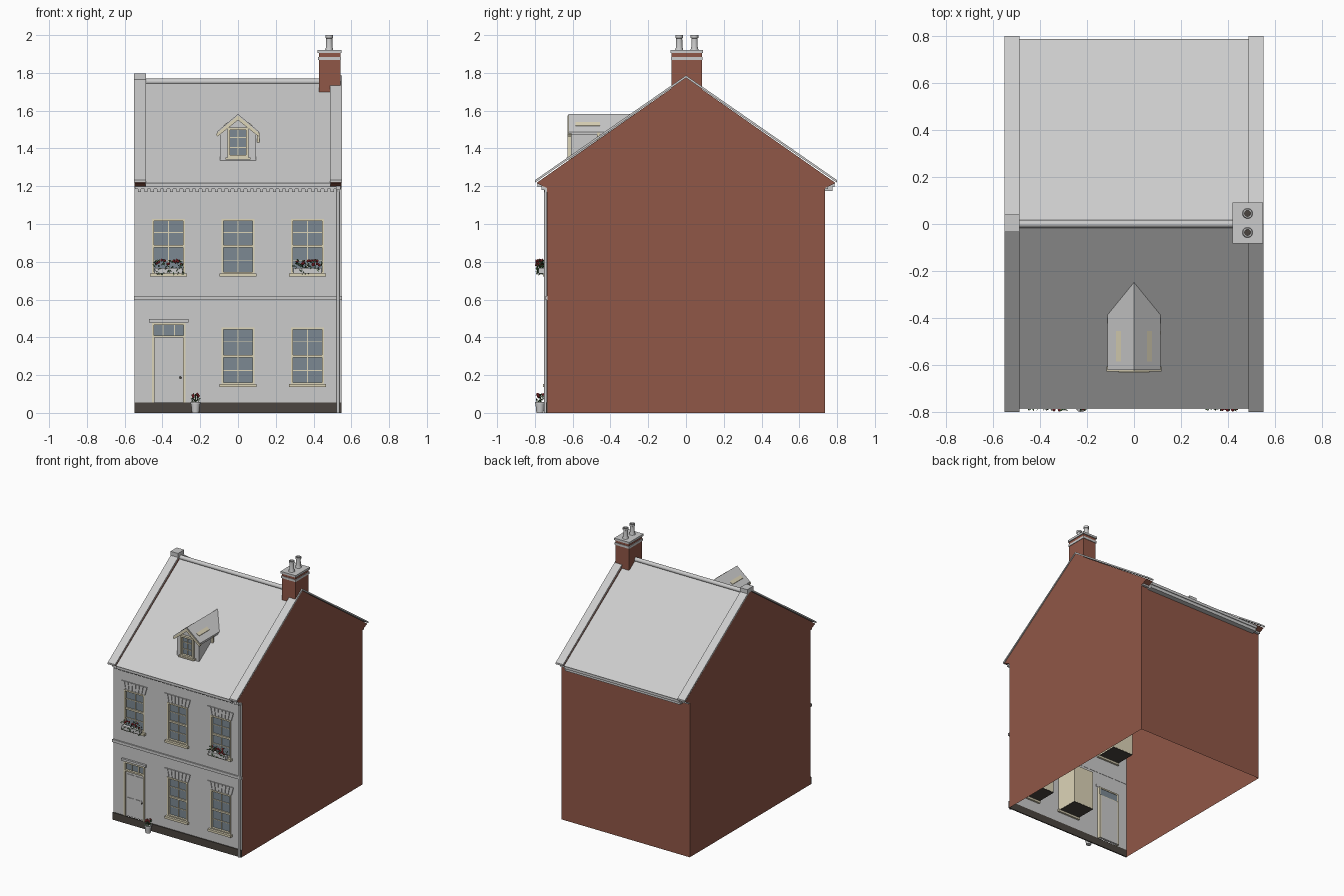
import bpy, bmesh, math, random
from mathutils import Vector, Matrix

if "Cube" in bpy.data.objects:
    bpy.data.objects.remove(bpy.data.objects["Cube"])

random.seed(4)


def mat(name, *c):
    m = bpy.data.materials.new(name)
    m.diffuse_color = (*c, 1)
    m.use_nodes = True
    m.node_tree.nodes["Principled BSDF"].inputs["Base Color"].default_value = m.diffuse_color
    return m


BRICK = mat("brick", .28, .095, .063)
TAN = mat("cream_paint", .72, .66, .48)
GLASS = mat("glass", .2, .25, .29)
DARK = mat("dark_base", .07, .06, .05)
LEAF = mat("leaves", .05, .12, .04)
RED = mat("petals", .5, .04, .05)


def finish(name, bm, m=None, smooth=False):
    bmesh.ops.recalc_face_normals(bm, faces=bm.faces)
    me = bpy.data.meshes.new(name)
    bm.to_mesh(me)
    bm.free()
    o = bpy.data.objects.new(name, me)
    bpy.context.collection.objects.link(o)
    if m:
        me.materials.append(m)
    if smooth:
        bpy.context.view_layer.objects.active = o
        o.select_set(True)
        bpy.ops.object.shade_smooth_by_angle()
        o.select_set(False)
    return o


# boxes given as (x0, x1, y0, y1, z0, z1), merged in one object
def boxes(name, items, m=None):
    bm = bmesh.new()
    for a, b, c, d, e, f in items:
        mx = Matrix.Translation(((a + b) / 2, (c + d) / 2, (e + f) / 2)) @ Matrix.Diagonal((b - a, d - c, f - e, 1))
        bmesh.ops.create_cube(bm, size=1, matrix=mx)
    return finish(name, bm, m)


# profile (u, z) extruded along x (u = y) or along y (u = x)
def prism(name, pts, axis, a, b, m=None, smooth=False, end=None):
    bm = bmesh.new()
    P = (lambda t, u, z: (t, u, z)) if axis == 'x' else (lambda t, u, z: (u, t, z))
    A = [bm.verts.new(P(a, u, z)) for u, z in pts]
    B = [bm.verts.new(P(end(z) if end else b, u, z)) for u, z in pts]
    bm.faces.new(A)
    bm.faces.new(B)
    n = len(pts)
    for i in range(n):
        j = (i + 1) % n
        bm.faces.new((A[i], A[j], B[j], B[i]))
    return finish(name, bm, m, smooth)


def lathe(name, prof, x, y, m=None):
    bm = bmesh.new()
    vs = [bm.verts.new((x + r, y, z)) for r, z in prof]
    es = [bm.edges.new(p) for p in zip(vs, vs[1:])]
    bmesh.ops.spin(bm, geom=vs + es, cent=(x, y, 0), axis=(0, 0, 1), angle=2 * math.pi, steps=20)
    bmesh.ops.remove_doubles(bm, verts=bm.verts, dist=1e-4)
    return finish(name, bm, m, True)


def plane(name, pts, m=None):
    bm = bmesh.new()
    bm.faces.new([bm.verts.new(p) for p in pts])
    return finish(name, bm, m)


def chevron(name, y, z0, z1, t, xa, xb, m=None):
    return prism(name, [(-y, z0), (0, z1), (y, z0), (y, z0 - t), (0, z1 - t), (-y, z0 - t)], 'x', xa, xb, m)


X, Y = .547, .735

# front wall with openings, open-bottomed brick shell
wins = [(c, .735, 1.027) for c in (-.368, 0, .368)] + [(c, .15, .452) for c in (0, .368)]
W = .0875
holes = [(c - W, c + W, a, b) for c, a, b in wins] + [(-.455, -.278, .055, .475)]
xs = sorted({-X, X} | {v for h in holes for v in h[:2]})
zs = sorted({0, 1.21} | {v for h in holes for v in h[2:]})
bm = bmesh.new()
for a, b in zip(xs, xs[1:]):
    for c, d in zip(zs, zs[1:]):
        u, v = (a + b) / 2, (c + d) / 2
        if not any(h[0] < u < h[1] and h[2] < v < h[3] for h in holes):
            bm.faces.new([bm.verts.new(p) for p in ((a, -Y, c), (b, -Y, c), (b, -Y, d), (a, -Y, d))])
bmesh.ops.remove_doubles(bm, verts=bm.verts, dist=1e-5)
finish("front_wall", bm)
plane("back_wall", [(-X, Y, 0), (X, Y, 0), (X, Y, 1.21), (-X, Y, 1.21)], BRICK)
top = [(Y, 1.19), (.792, 1.217), (0, 1.772), (-.792, 1.217), (-Y, 1.19)]
for s, n in ((-1, "left"), (1, "right")):
    plane(n + "_wall", [(s * X, u, z) for u, z in [(-Y, 0), (Y, 0)] + top[:1] + [(0, 1.71)] + top[-1:]], BRICK)
    prism(n + "_parapet", top + [(0, 1.69)], 'x', s * X, s * .49, BRICK)
    chevron(n + "_coping", .8, 1.232, 1.787, .013, s * .55, s * .487)
boxes("ridge_block", [(-.55, -.487, -.035, .04, 1.765, 1.796)])

# main roof, ridge roll, eaves
chevron("roof", .785, 1.215, 1.752, .02, -.49, .49)
ring = [(math.cos(k * math.pi / 8), math.sin(k * math.pi / 8)) for k in range(16)]
prism("ridge_roll", [(.016 * c, 1.754 + .016 * s) for c, s in ring], 'x', -.49, .45, None, True)
for s, n in ((-1, "front"), (1, "back")):
    half = [(s * .766 + .02 * c, 1.216 + .02 * q) for c, q in ring[8:] + ring[:1]]
    prism(n + "_gutter", half, 'x', -.49, .49, None, True)
    boxes(n + "_eaves_board", [(-.545, .545, *sorted((s * .733, s * .752)), 1.185, 1.212)])
boxes("back_cornice", [(-.49, .49, .73, .775, 1.175, 1.2)])
boxes("dentils", [(-.53 + i * .034, -.513 + i * .034, -.75, -.733, 1.17, 1.187) for i in range(32)])
boxes("string_course", [(-.55, .55, -.745, -.733, .598, .62)])
boxes("plinth", [(-.549, .549, -.742, -.733, 0, .056)], DARK)
prism("downpipe_bracket", [(.518, 1.18), (.542, 1.18), (.542, 1.2), (.518, 1.2)], 'y', -.765, -.735)
lathe("downpipe", [(0, 0), (.008, 0), (.008, 1.2), (0, 1.2)], .53, -.743)


# cream frame with glazing bars over a glass pane
def glazed(name, x0, x1, z0, z1, yf, cols, rows, f=.011, b=.005):
    boxes(name + "_glass", [(x0, x1, yf + .018, yf + .021, z0, z1)], GLASS)
    it = [(x0, x0 + f, yf, yf + .025, z0, z1), (x1 - f, x1, yf, yf + .025, z0, z1),
          (x0, x1, yf, yf + .025, z0, z0 + f), (x0, x1, yf, yf + .025, z1 - f, z1)]
    for i in range(1, cols):
        u = x0 + (x1 - x0) * i / cols
        it.append((u - b / 2, u + b / 2, yf + .012, yf + .02, z0, z1))
    for i in range(1, rows):
        v = z0 + (z1 - z0) * i / rows
        h = b * (1.3 if i * 2 == rows else .5)
        it.append((x0, x1, yf + (.006 if h > b else .012), yf + .02, v - h, v + h))
    boxes(name + "_frame", it, TAN)


def lintel(name, c, z, n=7):
    bm = bmesh.new()
    for i in range(n):
        q = []
        for y in (-.742, -.734):
            for k, zz in ((.19, z), (.225, z + .062)):
                for e in (.06, .94):
                    q.append(bm.verts.new((c + k * ((i + e) / n - .5), y, zz)))
        for f in ((0, 1, 3, 2), (4, 5, 7, 6), (0, 1, 5, 4), (2, 3, 7, 6), (0, 2, 6, 4), (1, 3, 7, 5)):
            bm.faces.new([q[j] for j in f])
    finish(name, bm)


# sash windows with sill, flat arch and room box behind
for i, (c, a, b) in enumerate(wins):
    n = "window_%d" % i
    glazed(n, c - W, c + W, a, b, -.739, 2, 4)
    boxes(n + "_sill", [(c - .098, c + .098, -.757, -.72, a - .014, a + .003)], TAN)
    lintel(n + "_arch", c, b + .004)
    boxes(n + "_room", [(c - W, c + W, -.712, -.56, a, b)], TAN)
    boxes(n + "_room_floor", [(c - W, c + W, -.712, -.56, a - .004, a - .001)], DARK)

# door with fanlight, panels, knob, hood
glazed("fanlight", -.455, -.278, .4, .475, -.741, 3, 1)
boxes("door_frame", [(-.455, -.443, -.741, -.71, .055, .41), (-.29, -.278, -.741, -.71, .055, .41)], TAN)
boxes("door", [(-.443, -.29, -.728, -.71, .055, .402)])
boxes("door_panels", [(x, x + .055, -.732, -.727, a, b) for x in (-.43, -.358)
                      for a, b in ((.08, .2), (.225, .38))])
boxes("door_hood", [(-.47, -.263, -.75, -.733, .479, .496)])
bm = bmesh.new()
bmesh.ops.create_uvsphere(bm, u_segments=12, v_segments=8, radius=.006, matrix=Matrix.Translation((-.305, -.735, .187)))
finish("door_knob", bm, DARK, True)

# chimney
boxes("chimney_stack", [(.428, .542, -.076, .084, 1.7, 1.906)], BRICK)
boxes("chimney_bands", [(.42, .549, -.083, .091, 1.904, 1.92), (.423, .546, -.08, .088, 1.868, 1.885)])
for i, y in enumerate((-.036, .045)):
    lathe("chimney_pot_%d" % i, [(.022, 1.92), (.017, 1.937), (.016, 1.983), (.02, 1.985), (.02, 2), (.013, 2),
                                 (.013, 1.93)], .483, y)
    lathe("pot_hole_%d" % i, [(0, 1.94), (.0128, 1.94)], .483, y, DARK)

# dormer, running back into the roof slope
slope = lambda z: (z - 1.752) / .685
prism("dormer_body", [(-.095, 1.337), (.095, 1.337), (.095, 1.49), (0, 1.565), (-.095, 1.49)], 'y', -.608, 0,
      None, end=lambda z: slope(z) + .004)
for s, n in ((-1, "left"), (1, "right")):
    prism(n + "_dormer_roof", [(0, 1.582), (s * .112, 1.488), (s * .112, 1.473), (0, 1.566)], 'y', -.622, 0,
          None, end=lambda z: slope(z) + .004)
    prism(n + "_bargeboard", [(0, 1.574), (s * .117, 1.476), (s * .108, 1.463), (0, 1.55)], 'y', -.627, -.607, TAN)
    prism(n + "_dormer_roof_slot", [(s * .055, 1.539), (s * .076, 1.5215), (s * .076, 1.518), (s * .055, 1.534)],
          'y', -.585, -.455, TAN)
boxes("dormer_spout", [(.1, .115, -.47, -.455, 1.432, 1.485)], TAN)
glazed("dormer_window", -.055, .055, 1.352, 1.51, -.628, 2, 3, .013)
boxes("dormer_sill", [(-.066, .066, -.632, -.605, 1.342, 1.353)], TAN)


# leaves and blossoms
def plants(name, cx, cy, z0, z1, hw, hd, n, blooms):
    bm = bmesh.new()
    pos = lambda: Vector((cx + random.uniform(-hw, hw), cy + random.uniform(-hd, hd), random.uniform(z0, z1)))
    for _ in range(n):
        p = pos()
        d, w = (Vector([random.uniform(-1, 1) for _ in range(3)]).normalized() for _ in range(2))
        bm.faces.new([bm.verts.new(p + o) for o in (d * .011, w * .005, d * -.011, w * -.005)])
    finish(name + "_leaves", bm, LEAF)
    bm = bmesh.new()
    for _ in range(blooms):
        p = pos()
        p.z = z1 - random.uniform(0, .4) * (z1 - z0)
        bmesh.ops.create_icosphere(bm, subdivisions=1, radius=.008, matrix=Matrix.Translation(p))
    finish(name + "_blooms", bm, RED)


for n, c in (("left", -.368), ("right", .368)):
    boxes(n + "_window_box", [(c - .075, c + .075, -.782, -.752, .738, .768)])
    plants(n + "_box", c, -.772, .735, .81, .078, .02, 110, 14)
lathe("door_pot", [(0, 0), (.019, 0), (.024, .048), (.027, .048), (.027, .058), (.021, .058), (.021, .05), (0, .05)],
      -.225, -.773)
boxes("pot_stem", [(-.227, -.223, -.775, -.771, .05, .1)], LEAF)
plants("pot", -.225, -.773, .06, .1, .02, .018, 30, 5)
